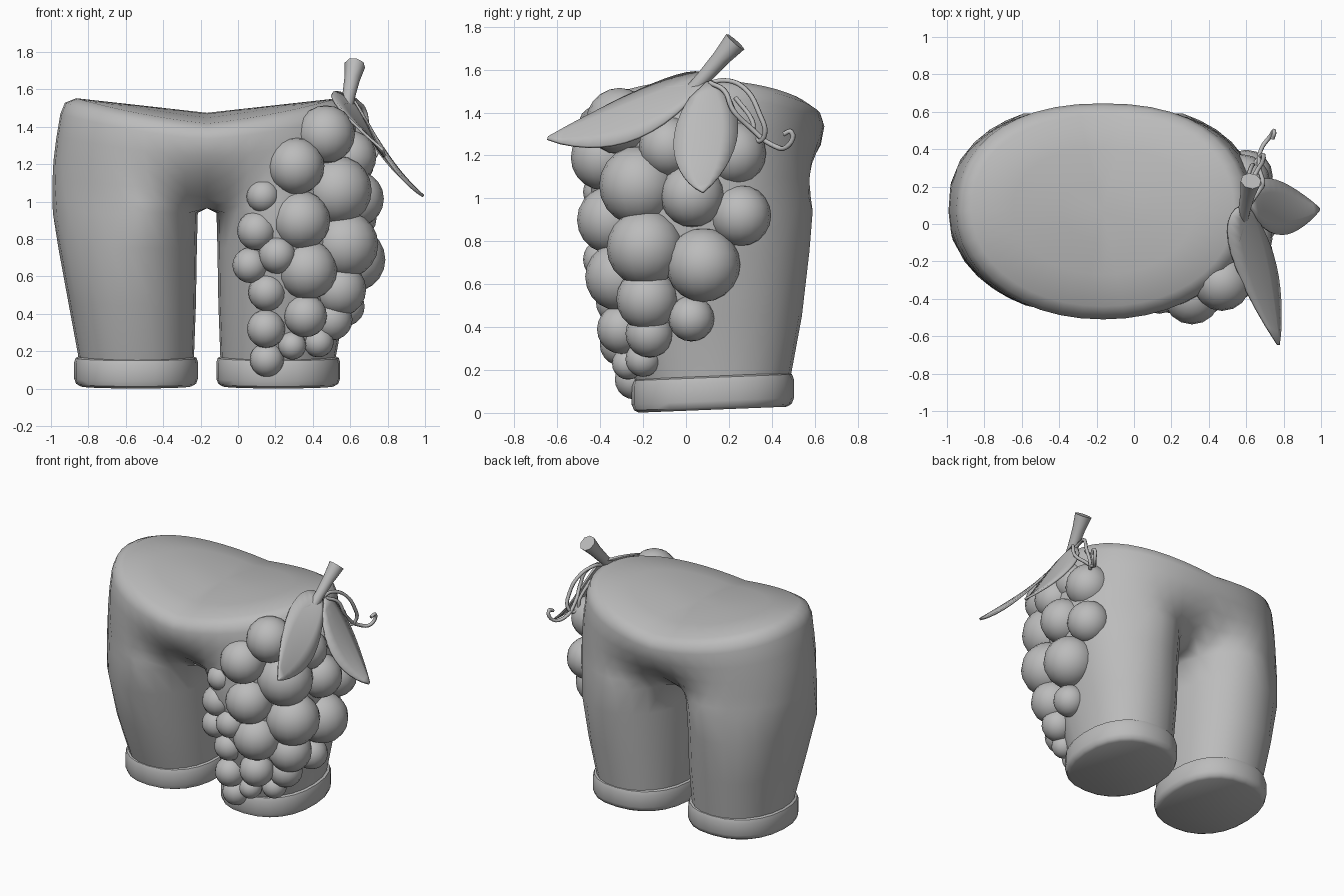
import bpy, bmesh, math
from mathutils import Vector

if "Cube" in bpy.data.objects:
    bpy.data.objects.remove(bpy.data.objects["Cube"])

MID = -0.165          # x of the seam between the two legs
N = 24                # sides of a leg

grey = bpy.data.materials.new("soft_grey")
grey.diffuse_color = (0.5, 0.5, 0.5, 1)
grey.use_nodes = True
grey.node_tree.nodes["Principled BSDF"].inputs["Base Color"].default_value = grey.diffuse_color


def finish(name, bm, angle=40):
    bmesh.ops.recalc_face_normals(bm, faces=bm.faces)
    me = bpy.data.meshes.new(name)
    bm.to_mesh(me)
    bm.free()
    me.materials.append(grey)
    ob = bpy.data.objects.new(name, me)
    bpy.context.collection.objects.link(ob)
    bpy.ops.object.select_all(action='DESELECT')
    bpy.context.view_layer.objects.active = ob
    ob.select_set(True)
    bpy.ops.object.shade_smooth_by_angle(angle=math.radians(angle))
    return ob


def sup(v, e=0.88):
    """Squarish ellipse helper."""
    return math.copysign(abs(v) ** e, v)


def strip(bm, a, b, closed=False):
    n = len(a)
    for i in range(n if closed else n - 1):
        j = (i + 1) % n
        bm.faces.new((a[i], a[j], b[j], b[i]))


def mirror(ob):
    m = ob.modifiers.new("mirror", 'MIRROR')
    m.use_clip = True
    ob.location.x = MID


# --- body: half of it, mirrored at the seam ---
bm = bmesh.new()


def leg_ring(z, x0, x1, yf, yb):
    cx, rx, cy, ry = (x0 + x1) / 2, (x1 - x0) / 2, (yf + yb) / 2, (yb - yf) / 2
    out = []
    for i in range(N):
        t = 2 * math.pi * i / N
        x, y = cx + rx * sup(math.cos(t), .92), cy + ry * sup(math.sin(t), .92)
        # keep the corners inside the oval waist
        p = 2.05 if y < .07 else 2.3
        d = (x / .832) ** p + (abs(y - .07) / .578) ** p
        k = min(1, d ** (-1 / p))
        out.append(bm.verts.new((x * k, .07 + (y - .07) * k, z)))
    return out


rings = [leg_ring(*r) for r in (
    (0.09, .075, .68, -.22, .48), (0.18, .07, .69, -.25, .49), (0.45, .06, .74, -.34, .54),
    (0.75, .055, .795, -.42, .575), (0.94, .05, .825, -.47, .605))]
for a, b in zip(rings, rings[1:]):
    strip(bm, a, b, True)
top = rings[-1]
# crotch strip from the inner arc to the seam
inner = [top[i] for i in range(10, 15)]
seam = [bm.verts.new((0, v.co.y * 0.97, 0.965)) for v in inner]
strip(bm, inner, seam)


def rim_z(x, y):
    return 1.475 + 0.078 * abs(x) / 0.7 - 0.06 * ((y - .07) / .52) ** 2


def outline(a, yf, yb):
    cy, ry = (yf + yb) / 2, (yb - yf) / 2
    for i in range(-11, 12):
        p = math.pi / 2 * i / 11
        e = .97 if i < 0 else .88
        x = a * sup(math.cos(p), e) if abs(i) < 11 else 0
        yield x, cy + ry * sup(math.sin(p), e)


base = [seam[-1]] + [top[i % N] for i in range(-10, 11)] + [seam[0]]
prev = base
# lower waist blends from the legs into the oval
for f in (.12, .27, .45, .65, .85):
    w = f / .85
    w = 1 - (1 - w) ** 2
    cur = []
    for v, (x, y) in zip(base, outline(.785, -.51, .645)):
        bulge = 1 + .035 * math.sin(math.pi * f / .85)
        x2 = (v.co.x * (1 - w) + x * w) * bulge
        y2 = v.co.y * (1 - w) + y * w
        cur.append(bm.verts.new((x2, y2, v.co.z + f * (rim_z(x, y) - v.co.z))))
    strip(bm, prev, cur)
    prev = cur
# rounded rim and saddle-shaped top
for f, a, yf, yb in ((.95, .76, -.49, .63), (1, .70, -.44, .58),
                     (1, .48, -.27, .41), (1, .22, -.09, .23)):
    cur = [bm.verts.new((x, y, .95 + f * (rim_z(x, y) - .95))) for x, y in outline(a, yf, yb)]
    strip(bm, prev, cur)
    prev = cur
c = bm.verts.new((0, .07, 1.475))
for a, b in zip(prev, prev[1:]):
    bm.faces.new((a, b, c))
mirror(finish("body", bm, 75))

# --- leg cuffs ---
bm = bmesh.new()
rings = []
for s, z in ((.92, 0), (.98, .012), (1.01, .04), (1.01, .125), (.985, .15), (.92, .16)):
    ring = []
    for i in range(N):
        t = 2 * math.pi * i / N
        y = .125 + .375 * s * sup(math.sin(t))
        ring.append(bm.verts.new((.38 + .328 * s * sup(math.cos(t)), y, z + max(0, .04 * (y + .25)))))
    rings.append(ring)
for a, b in zip(rings, rings[1:]):
    strip(bm, a, b, True)
bm.faces.new(rings[0])
bm.faces.new(rings[-1])
mirror(finish("leg_cuffs", bm))

# --- grapes: x, y, z, radius ---
grapes = (
    (.31, -.385, 1.19, .152), (.47, -.31, 1.36, .155), (.135, -.39, 1.03, .09),
    (.335, -.35, .90, .158), (.10, -.37, .845, .105), (.53, -.22, 1.06, .185),
    (.21, -.38, .715, .10), (.065, -.34, .66, .095), (.37, -.31, .635, .16),
    (.155, -.32, .515, .10), (.36, -.30, .39, .115), (.15, -.30, .32, .102),
    (.155, -.24, .155, .092), (.29, -.27, .23, .075), (.43, -.20, .25, .082),
    (.50, -.17, .37, .112), (.54, -.18, .53, .145), (.57, -.19, .77, .18),
    (.63, .03, 1.015, .15), (.60, .255, .92, .142), (.615, .08, .69, .173),
    (.57, .025, .44, .107), (.60, -.08, 1.24, .14), (.58, .225, 1.21, .148),
    (.57, .08, 1.30, .13))
bm = bmesh.new()
for x, y, z, r in grapes:
    res = bmesh.ops.create_uvsphere(bm, u_segments=16, v_segments=10, radius=r)
    bmesh.ops.translate(bm, verts=res["verts"], vec=(x, y, z))
finish("grapes", bm)

# --- stem ---
bm = bmesh.new()
axis = Vector((.05, .22, .25))
u = axis.orthogonal().normalized()
w = axis.normalized().cross(u)
rings = []
for f, r in ((0, .035), (.35, .035), (.7, .042), (1, .056)):
    p = Vector((.575, .01, 1.48)) + axis * f
    rings.append([bm.verts.new(p + r * (u * math.cos(t) + w * math.sin(t)))
                  for t in (math.pi / 4 * i for i in range(8))])
for a, b in zip(rings, rings[1:]):
    strip(bm, a, b, True)
bm.faces.new(rings[0])
bm.faces.new(rings[-1])
finish("stem", bm, 50)


# --- leaves: curved spine with a tapering, slightly cupped width ---
def leaf(name, base, mid, tip, side, cup, skew):
    base, mid, tip, side, cup = map(Vector, (base, mid, tip, side, cup))
    ctrl = mid * 2 - (base + tip) / 2
    bm = bmesh.new()
    rows = []
    for i in range(13):
        t = i / 12
        p = base * (1 - t) ** 2 + ctrl * 2 * t * (1 - t) + tip * t * t
        k = max(.03, math.sin(math.pi * t ** skew) ** .8 if 0 < t < 1 else 0)
        rows.append([bm.verts.new(p + side * k * s + cup * k * (1 - s * s))
                     for s in (-1, -.5, 0, .5, 1)])
    for a, b in zip(rows, rows[1:]):
        strip(bm, a, b)
    m = finish(name, bm).modifiers.new("thickness", 'SOLIDIFY')
    m.thickness, m.offset = .014, 0


leaf("front_leaf", (.60, .10, 1.55), (.645, -.22, 1.395), (.77, -.645, 1.28),
     (.125, -.06, -.135), (.01, 0, .01), .85)
leaf("side_leaf", (.62, .10, 1.54), (.785, .09, 1.235), (.99, .08, 1.03),
     (-.03, .15, .03), (.015, 0, .015), .75)


# --- tendrils ---
def tendril(name, pts):
    cu = bpy.data.curves.new(name, 'CURVE')
    cu.dimensions = '3D'
    cu.bevel_depth, cu.bevel_resolution, cu.resolution_u = .012, 1, 5
    cu.use_fill_caps = True
    sp = cu.splines.new('BEZIER')
    sp.bezier_points.add(len(pts) - 1)
    for bp, p in zip(sp.bezier_points, pts):
        bp.co = p
        bp.handle_left_type = bp.handle_right_type = 'AUTO'
    cu.materials.append(grey)
    bpy.context.collection.objects.link(bpy.data.objects.new(name, cu))


tendril("long_tendril", ((.62, .11, 1.54), (.67, .18, 1.50), (.69, .22, 1.41), (.67, .30, 1.33),
                         (.68, .40, 1.25), (.73, .47, 1.24), (.75, .49, 1.31), (.74, .455, 1.30)))
tendril("curled_tendril", ((.60, .09, 1.53), (.61, .18, 1.55), (.65, .27, 1.515), (.69, .34, 1.40),
                           (.68, .365, 1.29), (.65, .33, 1.27), (.63, .31, 1.36), (.60, .23, 1.47)))
